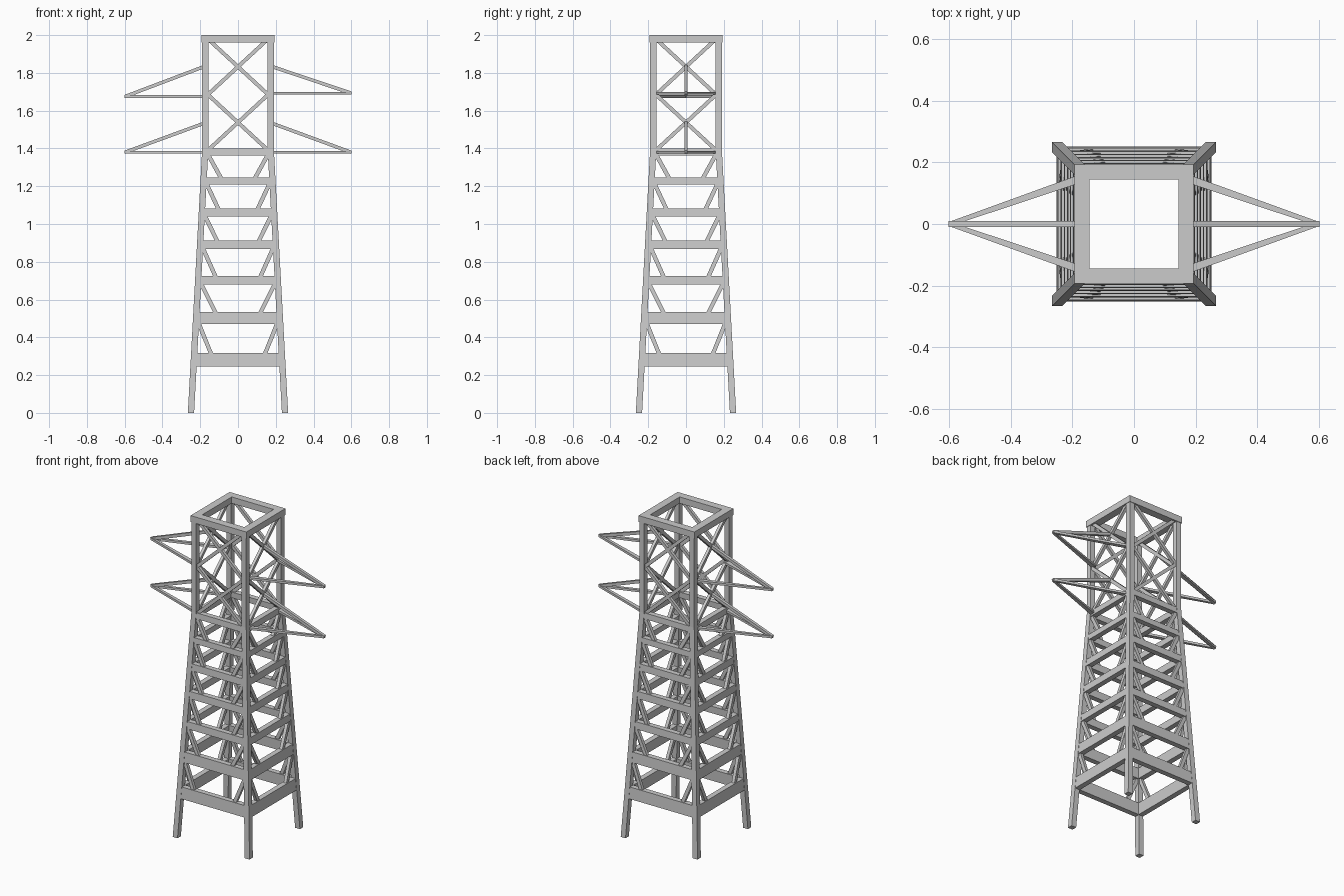
import bpy, bmesh
from mathutils import Vector, Matrix
from math import pi

if "Cube" in bpy.data.objects:
    bpy.data.objects.remove(bpy.data.objects["Cube"])


def make(name, bm):
    bmesh.ops.recalc_face_normals(bm, faces=bm.faces)
    me = bpy.data.meshes.new(name)
    bm.to_mesh(me)
    bm.free()
    ob = bpy.data.objects.new(name, me)
    bpy.context.collection.objects.link(ob)
    return ob


def prism(bm, a, b):
    """Closed prism joining two four-cornered end loops."""
    va = [bm.verts.new(p) for p in a]
    vb = [bm.verts.new(p) for p in b]
    bm.faces.new(va)
    bm.faces.new(vb[::-1])
    for i in range(4):
        j = (i + 1) % 4
        bm.faces.new((va[i], va[j], vb[j], vb[i]))


def bar(bm, p, q, side, w0, h0, w1=None, h1=None):
    """Straight bar from p to q; w runs along 'side', h across it."""
    p, q = Vector(p), Vector(q)
    d = (q - p).normalized()
    v = d.cross(Vector(side)).normalized()
    u = v.cross(d)
    def loop(c, w, h):
        return [c + u * w / 2 * s + v * h / 2 * t
                for s, t in ((-1, -1), (1, -1), (1, 1), (-1, 1))]
    prism(bm, loop(p, w0, h0), loop(q, w1 or w0, h1 or h0))


def square(x, y, r, z):
    return [(x - r, y - r, z), (x + r, y - r, z), (x + r, y + r, z), (x - r, y + r, z)]


def leg(z):
    """Distance of the leg centreline from the middle at height z."""
    return 0.249 - 0.076 * min(z, 1.4) / 1.4


def four_sides(bm):
    """Repeat the front-side geometry on the other three sides."""
    geom = bm.verts[:] + bm.edges[:] + bm.faces[:]
    for k in range(1, 4):
        new = bmesh.ops.duplicate(bm, geom=geom)["geom"]
        bmesh.ops.rotate(bm, cent=(0, 0, 0), matrix=Matrix.Rotation(k * pi / 2, 3, 'Z'),
                         verts=[g for g in new if isinstance(g, bmesh.types.BMVert)])


# Legs: tapering inward below, upright above
for sx, n in ((-1, "left"), (1, "right")):
    for sy, m in ((-1, "front"), (1, "back")):
        bm = bmesh.new()
        rings = []
        for z in (0, 1.4, 1.97):
            c = leg(z)
            rings.append([bm.verts.new(p) for p in square(sx * c, sy * c, 0.0165, z)])
        bm.faces.new(rings[0])
        bm.faces.new(rings[-1])
        for a, b in zip(rings, rings[1:]):
            for i in range(4):
                j = (i + 1) % 4
                bm.faces.new((a[i], a[j], b[j], b[i]))
        make(f"{m}_{n}_leg", bm)

# Top frame
bm = bmesh.new()
o, i, z0, z1 = 0.193, 0.145, 1.96, 2.0
prism(bm, [(-o, -o, z0), (o, -o, z0), (o, -o, z1), (-o, -o, z1)],
      [(-i, -i, z0), (i, -i, z0), (i, -i, z1), (-i, -i, z1)])
four_sides(bm)
bmesh.ops.remove_doubles(bm, verts=bm.verts, dist=1e-4)
inner = [f for f in bm.faces if abs(abs(f.calc_center_median().x)
         - abs(f.calc_center_median().y)) < 1e-3]
bmesh.ops.delete(bm, geom=inner, context='FACES')  # hidden mitre faces
make("top_frame", bm)

# Horizontal beams between the legs
levels = [(0.245, 0.318), (0.47, 0.535), (0.68, 0.725), (0.867, 0.912),
          (1.04, 1.083), (1.21, 1.246), (1.363, 1.4)]
bm = bmesh.new()
for lo, hi in levels:
    ends = []
    for s in (-1, 1):
        ends.append([(s * leg(z), -leg(z) + d, z)
                     for z, d in ((lo, -0.015), (lo, 0.018), (hi, 0.018), (hi, -0.015))])
    prism(bm, *ends)
four_sides(bm)
make("cross_beams", bm)

# Short corner braces in each tapered bay
bm = bmesh.new()
feet = [0.14, 0.115, 0.115, 0.105, 0.10, 0.085]
for k, foot in enumerate(feet):
    lo, hi = levels[k][1] - 0.012, levels[k + 1][0] + 0.012
    for s in (-1, 1):
        bar(bm, (s * (leg(hi) - 0.012), -leg(hi), hi), (s * foot, -leg(lo), lo),
            (0, 1, 0), 0.02, 0.022)
four_sides(bm)
make("corner_braces", bm)

# Crossed braces in the upright section
bm = bmesh.new()
for lo, hi in ((1.385, 1.69), (1.68, 1.985)):
    for s in (-1, 1):
        bar(bm, (-s * 0.165, -0.173, lo), (s * 0.165, -0.173, hi), (0, 1, 0), 0.018, 0.02)
four_sides(bm)
make("crossed_braces", bm)

# Cable arms: two lower bars and one upper strut meeting at the tip
for s, n in ((-1, "left"), (1, "right")):
    for base, m in ((1.38, "lower"), (1.675 if s < 0 else 1.693, "upper")):
        bm = bmesh.new()
        tip = (s * 0.598, 0, base)
        for sy in (-1, 1):
            bar(bm, (s * 0.175, sy * 0.147, base), tip, (0, 1, 0), 0.026, 0.014, 0.014, 0.014)
        top = 1.535 if m == "lower" else 1.835
        bar(bm, (s * 0.175, 0, top), tip, (0, 1, 0), 0.018, 0.018)
        make(f"{m}_{n}_arm", bm)
